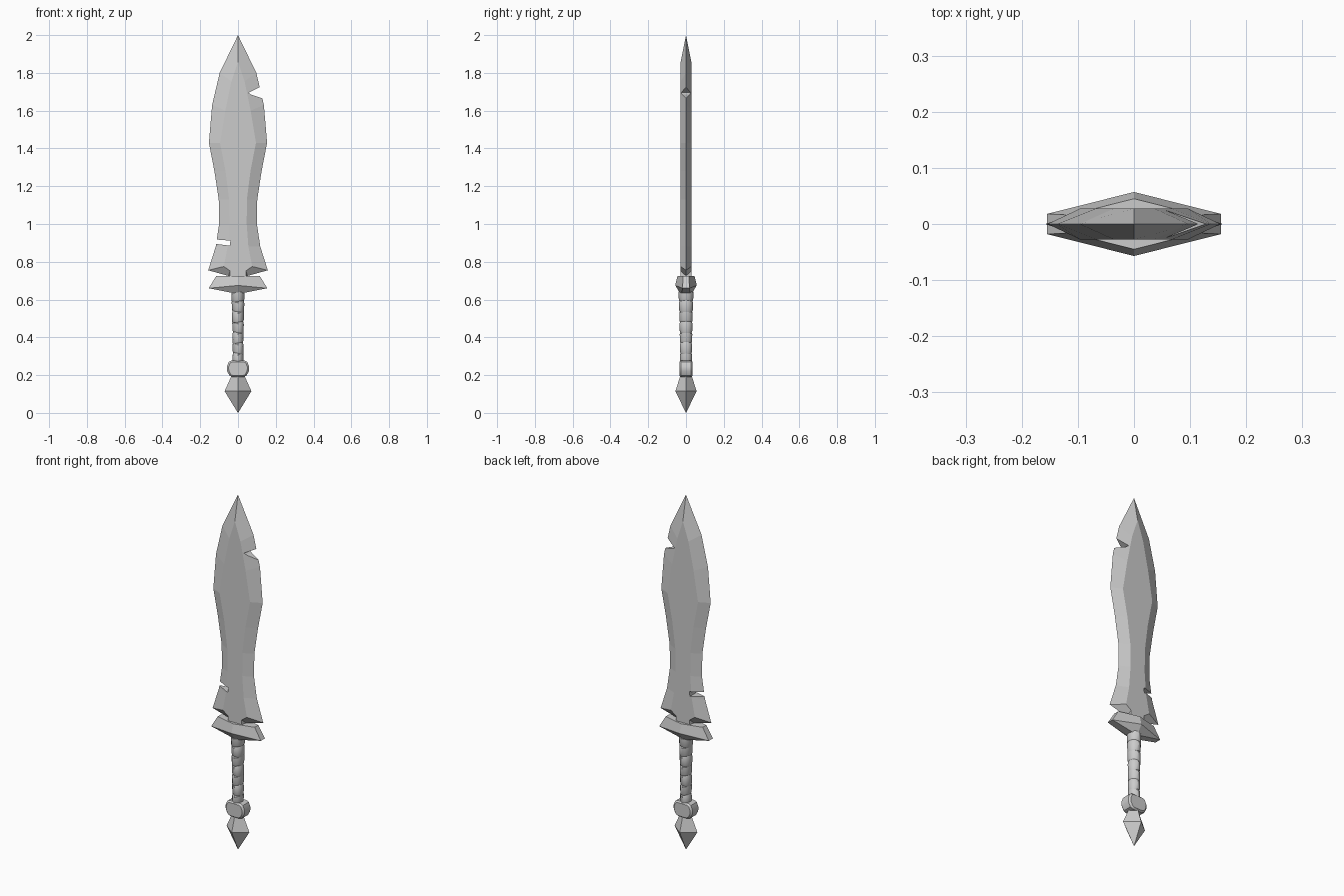
import bpy, bmesh, math

if "Cube" in bpy.data.objects:
    bpy.data.objects.remove(bpy.data.objects["Cube"])


def make(name, bm):
    bmesh.ops.recalc_face_normals(bm, faces=bm.faces)
    mesh = bpy.data.meshes.new(name)
    bm.to_mesh(mesh)
    bm.free()
    ob = bpy.data.objects.new(name, mesh)
    bpy.context.collection.objects.link(ob)
    return ob


def loft(name, rings):
    """Skin a stack of equal-length point rings and cap both ends."""
    bm = bmesh.new()
    loops = [[bm.verts.new(p) for p in r] for r in rings]
    for a, b in zip(loops, loops[1:]):
        n = len(a)
        for i in range(n):
            bm.faces.new((a[i], a[(i + 1) % n], b[(i + 1) % n], b[i]))
    bm.faces.new(loops[0])
    bm.faces.new(loops[-1])
    return make(name, bm)


def mirrored(half):
    """Close a half outline (x >= 0, top to bottom) across x = 0."""
    return half + [(-x, z) for x, z in reversed(half) if x > 0]


def ellipse(rx, ry, z, n, tilt=0.0):
    pts = []
    for i in range(n):
        a = math.tau * i / n
        pts.append((rx * math.cos(a), ry * math.sin(a), z + tilt * math.cos(a)))
    return pts


# blade: sharp outline at y = 0 bevelled to flat faces front and back
edge = mirrored([(0, 2.0), (.097, 1.80), (.137, 1.63), (.154, 1.43), (.125, 1.28),
                 (.102, 1.13), (.10, 1.0), (.118, .88), (.158, .755),
                 (.05, .725), (.05, .69)])
flat = mirrored([(0, 1.86), (.035, 1.755), (.067, 1.60), (.095, 1.43), (.066, 1.28),
                 (.047, 1.13), (.046, 1.0), (.055, .88), (.075, .775),
                 (.042, .752), (.042, .69)])
T = .028
blade = loft("blade", [[(x, -T, z) for x, z in flat],
                       [(x, 0, z) for x, z in edge],
                       [(x, T, z) for x, z in flat]])

# battle nicks cut straight through the blade
nicks = [[(.2, 1.768), (.055, 1.695), (.07, 1.685), (.2, 1.642)],
         [(-.2, .924), (-.04, .912), (-.044, .885), (-.08, .89), (-.2, .905)]]
for pts in nicks:
    cutter = loft("nick_cutter", [[(x, y, z) for x, z in pts] for y in (-.1, .1)])
    cutter.hide_render = True
    mod = blade.modifiers.new("nick", 'BOOLEAN')
    mod.object = cutter
    mod.solver = 'EXACT'
    bpy.context.view_layer.objects.active = blade
    bpy.ops.object.modifier_apply(modifier=mod.name)
    bpy.data.objects.remove(cutter)


# guard: faceted bar, thickest at its centre
def guard_ring(x, y_end, z_end, y_mid, z_mid):
    return [(-x, -y_end, z_end), (0, -y_mid, z_mid), (x, -y_end, z_end),
            (x, y_end, z_end), (0, y_mid, z_mid), (-x, y_end, z_end)]


loft("guard", [guard_ring(.03, .022, .635, .03, .63),
               guard_ring(.155, .018, .66, .057, .675),
               guard_ring(.115, .016, .725, .045, .725)])

# grip: overlapping, slightly tilted wrap bands
rings = []
bands, z0, z1 = 7, .26, .645
h = (z1 - z0) / bands
for i in range(bands):
    t = i / (bands - 1)
    r = .028 + .006 * t * t
    tilt = .005 * (-1) ** i
    for f, k in ((0.0, .90), (.12, 1.0), (.88, 1.04)):
        rings.append(ellipse(r * k, r * k * 1.12, z0 + h * (i + f), 12, tilt))
grip = loft("grip", rings)

# collar: flattened rounded octagonal disc facing front
disc = [(.028, .19), (.045, .197), (.058, .222), (.059, .245), (.049, .27),
        (.035, .277)]
disc = disc + [(-x, z) for x, z in reversed(disc)]
collar = loft("pommel_collar", [[(x * s, y, .233 + (z - .233) * s) for x, z in disc]
                                for y, s in ((-.035, .84), (-.026, 1), (.026, 1), (.035, .84))])

# pommel: four-sided spike
loft("pommel_spike", [ellipse(.0005, .0005, 0, 4), ellipse(.071, .056, .115, 4),
                      ellipse(.034, .03, .197, 4)])

for ob in (grip, collar):
    bpy.ops.object.select_all(action='DESELECT')
    ob.select_set(True)
    bpy.context.view_layer.objects.active = ob
    bpy.ops.object.shade_smooth_by_angle(angle=math.radians(32))
